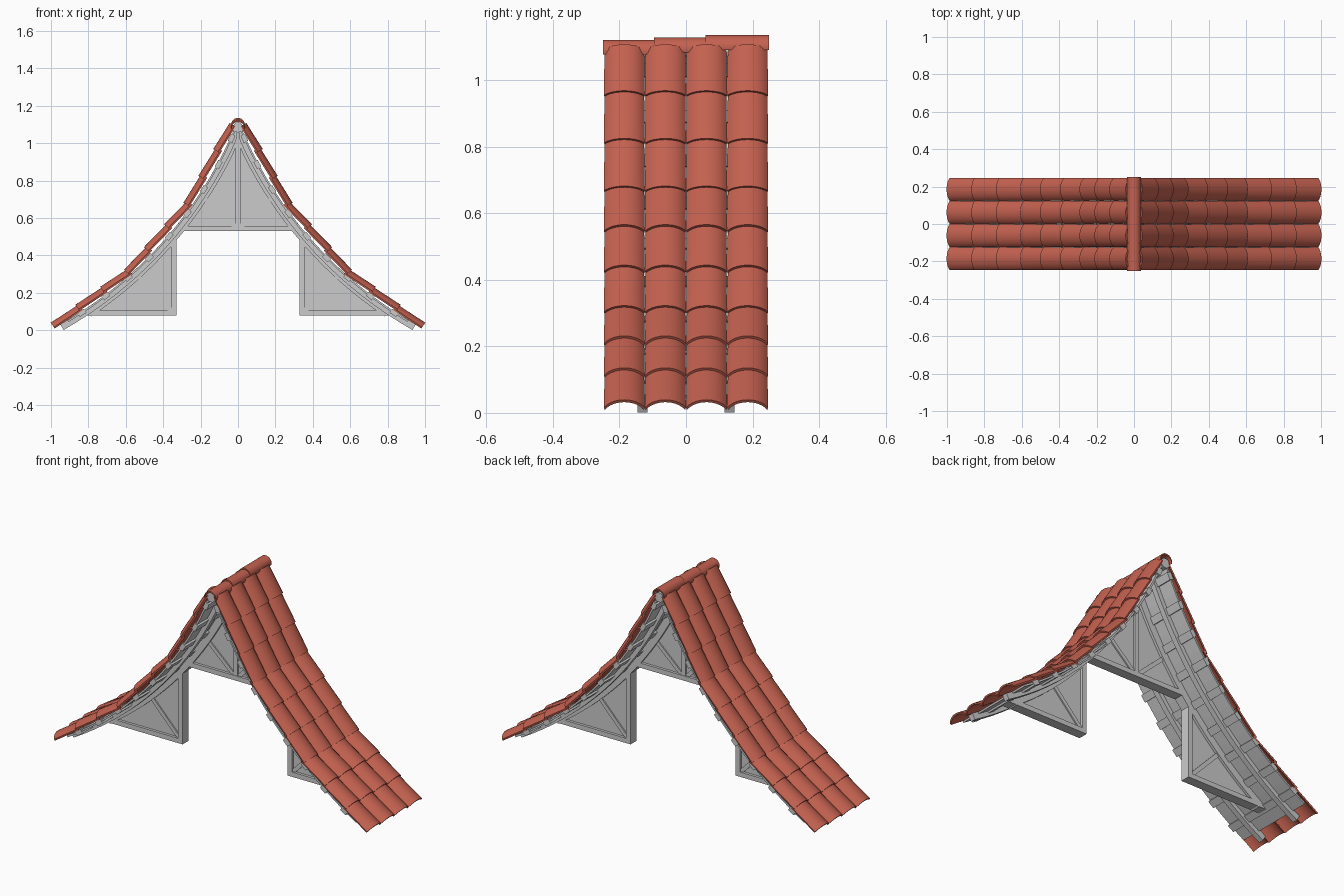
import bpy, bmesh, math
from mathutils import Vector

if "Cube" in bpy.data.objects:
    bpy.data.objects.remove(bpy.data.objects["Cube"])

red = bpy.data.materials.new("terracotta")
red.diffuse_color = (0.55, 0.12, 0.08, 1)
red.use_nodes = True
red.node_tree.nodes["Principled BSDF"].inputs["Base Color"].default_value = red.diffuse_color

# Concave roof curve: arc from eave to ridge; d is depth below it
CX, CZ, R = 2.033, 1.93, 2.187
A0, A1 = math.radians(-119.7), math.radians(-157.7)


def arc(t, d=0.0):
    a = A0 + (A1 - A0) * t
    return (max(0.0, CX + (R + d) * math.cos(a)), CZ + (R + d) * math.sin(a))


def finish(bm, name, mirror=True, mat=None, smooth=False):
    bmesh.ops.remove_doubles(bm, verts=bm.verts, dist=1e-5)
    bmesh.ops.recalc_face_normals(bm, faces=bm.faces)
    me = bpy.data.meshes.new(name)
    bm.to_mesh(me)
    bm.free()
    ob = bpy.data.objects.new(name, me)
    bpy.context.collection.objects.link(ob)
    if mat:
        me.materials.append(mat)
    if smooth:
        bpy.ops.object.select_all(action='DESELECT')
        ob.select_set(True)
        bpy.context.view_layer.objects.active = ob
        bpy.ops.object.shade_smooth_by_angle(angle=math.radians(35))
    if mirror:
        m = ob.modifiers.new("mirror", 'MIRROR')
        m.use_mirror_merge = False
    return ob


def prism(name, pts, y0, y1, mirror=True):
    """Extrude an x-z outline from y0 to y1."""
    bm = bmesh.new()
    f = bm.faces.new([bm.verts.new((x, y0, z)) for x, z in pts])
    ext = bmesh.ops.extrude_face_region(bm, geom=[f])
    vs = [v for v in ext["geom"] if isinstance(v, bmesh.types.BMVert)]
    bmesh.ops.translate(bm, vec=(0, y1 - y0, 0), verts=vs)
    bmesh.ops.recalc_face_normals(bm, faces=bm.faces)
    bmesh.ops.triangulate(bm, faces=[g for g in bm.faces if len(g.verts) > 4])
    return finish(bm, name, mirror)


def band(name, t0, t1, d0, d1, y0, y1, n=18):
    ts = [t0 + (t1 - t0) * i / n for i in range(n + 1)]
    return prism(name, [arc(t, d0) for t in ts] + [arc(t, d1) for t in reversed(ts)], y0, y1)


def beam(name, p, q, w, depth):
    p, q = Vector(p), Vector(q)
    d = (q - p).normalized() * (w / 2)
    n = Vector((-d.y, d.x))
    return prism(name, [p + n, q + n, q - n, p - n], -depth / 2, depth / 2)


# Roof deck, two rafters per side and cross battens
band("roof_deck", 0.03, 0.99, 0.0, 0.01, -0.235, 0.235)
for y in (-0.131, 0.131):
    band("rafter", 0.0, 1.0, 0.0, 0.034, y - 0.015, y + 0.015)
for i in range(9):
    t = 0.09 + i * 0.107
    band("batten", t - 0.014, t + 0.014, -0.006, 0.02, -0.24, 0.24, 1)

# Central truss: thin infill panels
samples = [arc(i / 60, 0.03) for i in range(61)]
upper = [p for p in samples if p[1] >= 0.54 and p[0] > 0.0]
lower = [p for p in samples if p[0] >= 0.335 and p[1] >= 0.085]
prism("upper_panel", [(0, 0.54)] + upper + [(0, 1.09)], -0.012, 0.012)
prism("lower_panel", [(0.335, 0.085)] + lower, -0.012, 0.012)

# Central truss: timber frame
band("curved_chord", 0.11, 1.0, 0.01, 0.05, -0.027, 0.027)
prism("collar_beam", [(-0.335, 0.53), (0.335, 0.53), (0.32, 0.557), (-0.32, 0.557)],
      -0.027, 0.027, False)
prism("king_post", [(-0.013, 0.55), (0.013, 0.55), (0.013, 1.08), (-0.013, 1.08)],
      -0.024, 0.024, False)
prism("side_post", [(0.33, 0.078), (0.357, 0.078), (0.357, 0.51), (0.33, 0.535)], -0.027, 0.027)
prism("bottom_beam", [(0.33, 0.078), (0.84, 0.078), (0.80, 0.105), (0.33, 0.105)], -0.027, 0.027)
beam("upper_brace", (0.01, 0.55), (0.2, 0.725), 0.022, 0.038)
beam("lower_brace", (0.345, 0.09), (0.54, 0.295), 0.022, 0.038)

# Ridge pole
bm = bmesh.new()
N = 16
ring = [(0.027 * math.cos(2 * math.pi * i / N), 1.084 + 0.027 * math.sin(2 * math.pi * i / N))
        for i in range(N)]
bm.free()
prism("ridge_pole", ring, -0.243, 0.243, False)


def shell(bm, start, end, outline_a, outline_b, th, side, up):
    """Thin arched tile: section outlines at both ends, thickened inward."""
    loops = []
    for o, sec in ((start, outline_a), (end, outline_b)):
        outer = [o + side * u + up * v for u, v in sec]
        inner = [o + side * (u * 0.96) + up * (v - th) for u, v in sec]
        loops.append([bm.verts.new(p) for p in outer + inner[::-1]])
    a, b = loops
    n = len(a)
    for i in range(n):
        j = (i + 1) % n
        bm.faces.new((a[i], a[j], b[j], b[i]))
    for l in loops:
        for i in range(n // 2 - 1):
            bm.faces.new((l[i], l[i + 1], l[n - 2 - i], l[n - 1 - i]))


def arch(hw, h, lift, n=10):
    top = math.radians(62)
    base = math.cos(top)
    out = []
    for i in range(n + 1):
        a = -top + 2 * top * i / n
        out.append((hw * math.sin(a) / math.sin(top),
                    lift + h * (math.cos(a) - base) / (1 - base)))
    return out


# Barrel tiles: three straight runs per slope, three rows per run, four columns
knees = [Vector(p) for p in ((0.982, 0, 0.012), (0.585, 0, 0.300),
                             (0.262, 0, 0.665), (0.023, 0, 1.095))]
Y = Vector((0, 1, 0))
for k in range(3):
    p, q = knees[k], knees[k + 1]
    along = (q - p).normalized()
    up = Vector((along.z, 0, -along.x))
    bm = bmesh.new()
    for r in range(3):
        s, e = p.lerp(q, r / 3), p.lerp(q, (r + 1) / 3)
        if not (k == 2 and r == 2):
            e = e + along * 0.015
        for c in range(4):
            off = Y * ((c - 1.5) * 0.1235)
            shell(bm, s + off, e + off, arch(0.0615, 0.029, 0.005),
                  arch(0.0595, 0.028, -0.003), 0.009, Y, up)
    finish(bm, ("lower", "middle", "upper")[k] + "_roof_tiles", True, red, True)

# Stepped half-round ridge caps
half = [(0.037 * math.cos(math.pi * i / 14), 0.037 * math.sin(math.pi * i / 14))
        for i in range(15)]
for y0, y1, z in ((-0.25, -0.085, 1.084), (-0.096, 0.07, 1.091), (0.058, 0.25, 1.098)):
    bm = bmesh.new()
    shell(bm, Vector((0, y0, z)), Vector((0, y1, z)), half, half, 0.008, Vector((1, 0, 0)),
          Vector((0, 0, 1)))
    finish(bm, "ridge_cap", False, red, True)
